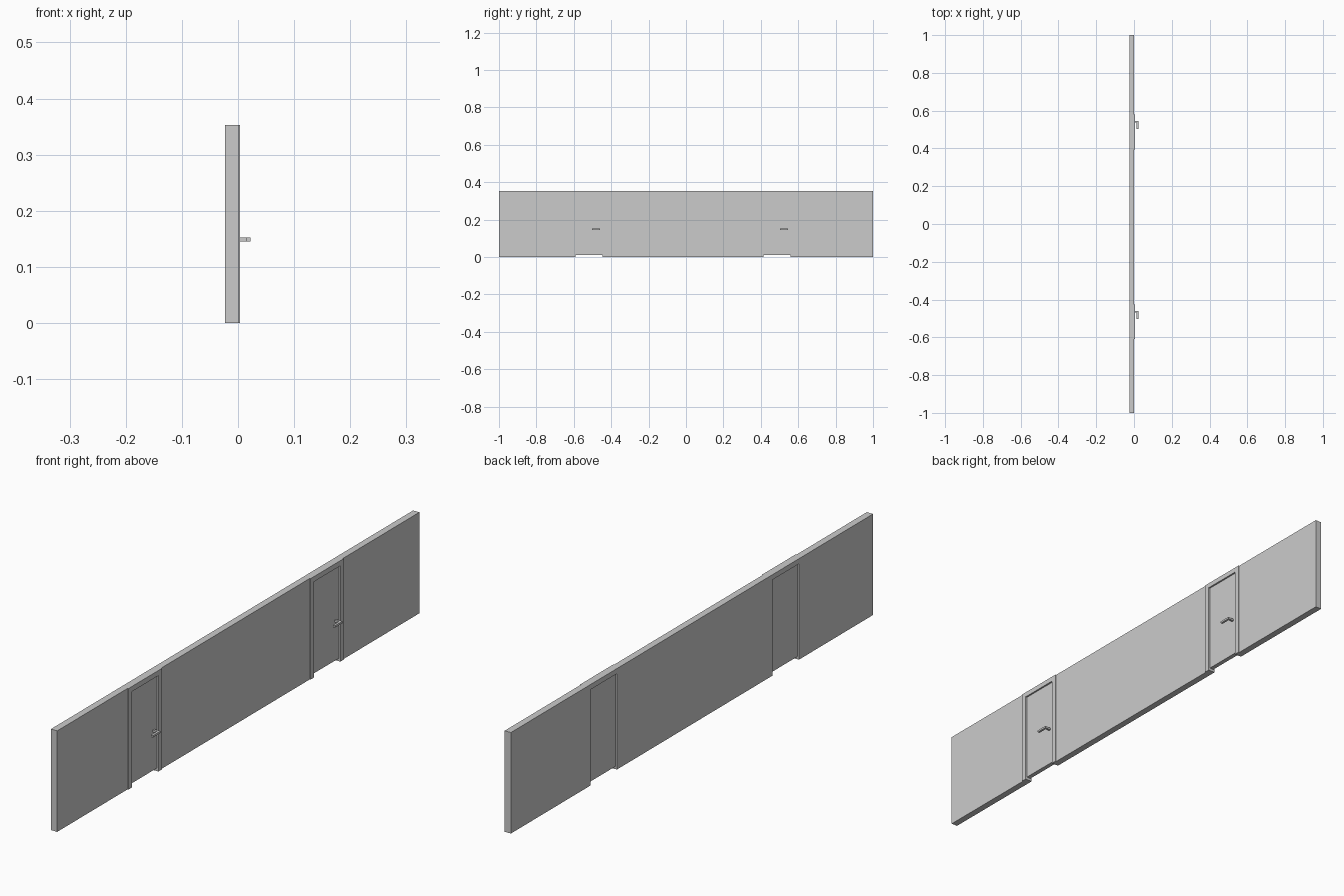
import bpy, bmesh
from mathutils import Vector

if "Cube" in bpy.data.objects:
    bpy.data.objects.remove(bpy.data.objects["Cube"])

HEIGHT, DOOR_TOP = 0.353, 0.335
BACK, FRONT, TRIM = -0.023, 0.001, 0.004
DOORS = (-0.518, 0.487)
OPEN, OUTER = 0.0725, 0.092      # half widths of opening and door frame


def prism(name, points, direction):
    """Extrude a flat outline along a direction into a solid."""
    bm = bmesh.new()
    face = bm.faces.new([bm.verts.new(p) for p in points])
    ext = bmesh.ops.extrude_face_region(bm, geom=[face])
    moved = [g for g in ext["geom"] if isinstance(g, bmesh.types.BMVert)]
    bmesh.ops.translate(bm, verts=moved, vec=Vector(direction))
    bmesh.ops.recalc_face_normals(bm, faces=bm.faces)
    mesh = bpy.data.meshes.new(name)
    bm.to_mesh(mesh)
    bm.free()
    obj = bpy.data.objects.new(name, mesh)
    bpy.context.collection.objects.link(obj)
    return obj


def side_outline(x, pairs):
    return [(x, y, z) for y, z in pairs]


# Wall with two doorways reaching the floor
outline = [(-1, HEIGHT), (-1, 0)]
for c in DOORS:
    outline += [(c - OPEN, 0), (c - OPEN, DOOR_TOP), (c + OPEN, DOOR_TOP), (c + OPEN, 0)]
outline += [(1, 0), (1, HEIGHT)]
prism("wall", side_outline(BACK, outline), (FRONT - BACK, 0, 0))

for i, c in enumerate(DOORS, 1):
    # Raised frame around the doorway
    frame = [(c - OUTER, 0), (c - OPEN, 0), (c - OPEN, DOOR_TOP), (c + OPEN, DOOR_TOP),
             (c + OPEN, 0), (c + OUTER, 0), (c + OUTER, HEIGHT), (c - OUTER, HEIGHT)]
    prism(f"door_frame_{i}", side_outline(FRONT, frame), (TRIM - FRONT, 0, 0))

    # Recessed door leaf with a gap underneath
    leaf = [(c - OPEN, 0.01), (c + OPEN, 0.01), (c + OPEN, DOOR_TOP), (c - OPEN, DOOR_TOP)]
    prism(f"door_{i}", side_outline(-0.018, leaf), (0.016, 0, 0))

    # L-shaped lever handle
    h = c + 0.058
    lever = [(-0.003, h), (-0.003, h - 0.008), (0.0145, h - 0.008), (0.0145, h - 0.042),
             (0.0225, h - 0.042), (0.0225, h)]
    prism(f"handle_{i}", [(x, y, 0.145) for x, y in lever], (0, 0, 0.007))
